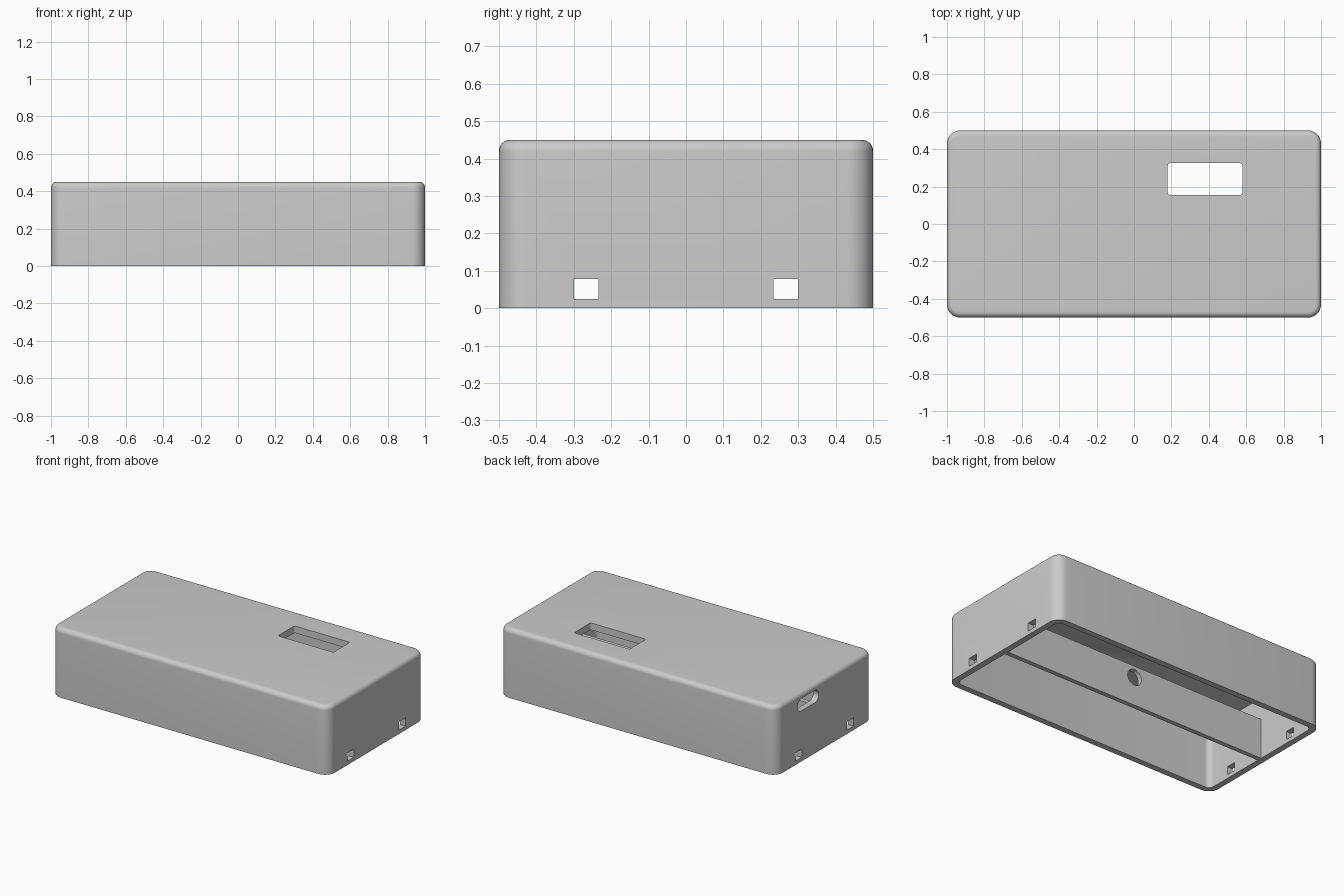
import bpy
import bmesh
import math
from mathutils import Vector

default = bpy.data.objects.get("Cube")
if default:
    bpy.data.objects.remove(default, do_unlink=True)

# Single plain plastic colour
plastic = bpy.data.materials.new("grey plastic")
plastic.use_nodes = True
colour = (0.6, 0.6, 0.6, 1)
plastic.diffuse_color = colour
plastic.node_tree.nodes["Principled BSDF"].inputs["Base Color"].default_value = colour


def rounded_box(name, low, high, axis=2, radius=0, top_radius=0, segments=8):
    """Box between two corners; edges along one axis, then the top rim, are rounded."""
    low, high = Vector(low), Vector(high)
    size, middle = high - low, (low + high) / 2
    bm = bmesh.new()
    bmesh.ops.create_cube(bm, size=1)
    for v in bm.verts:
        v.co = Vector(a * b for a, b in zip(v.co, size)) + middle
    if radius:
        edges = [e for e in bm.edges
                 if abs((e.verts[0].co - e.verts[1].co)[axis]) > size[axis] * 0.9]
        bmesh.ops.bevel(bm, geom=edges, offset=radius, segments=segments,
                        profile=0.5, affect='EDGES')
    if top_radius:
        rim = [e for e in bm.edges if all(v.co.z > high.z - 1e-5 for v in e.verts)]
        bmesh.ops.bevel(bm, geom=rim, offset=top_radius, segments=segments,
                        profile=0.5, affect='EDGES')
    bmesh.ops.recalc_face_normals(bm, faces=bm.faces)
    return add_object(name, bm)


def add_object(name, bm):
    mesh = bpy.data.meshes.new(name)
    bm.to_mesh(mesh)
    bm.free()
    mesh.materials.append(plastic)
    obj = bpy.data.objects.new(name, mesh)
    bpy.context.collection.objects.link(obj)
    return obj


def activate(obj):
    bpy.ops.object.select_all(action='DESELECT')
    obj.select_set(True)
    bpy.context.view_layer.objects.active = obj


def cut(target, cutter):
    cutter.hide_render = True
    activate(target)
    mod = target.modifiers.new("cut", 'BOOLEAN')
    mod.operation = 'DIFFERENCE'
    mod.solver = 'EXACT'
    mod.object = cutter
    bpy.ops.object.modifier_apply(modifier=mod.name)
    bpy.data.objects.remove(cutter, do_unlink=True)


# Outer shell, hollow and open underneath
wall = 0.04
shell = rounded_box("case_shell", (-1, -0.5, 0), (1, 0.5, 0.45),
                    radius=0.07, top_radius=0.03)
cut(shell, rounded_box("cavity", (-1 + wall, -0.5 + wall, -0.1),
                       (1 - wall, 0.5 - wall, 0.405), radius=0.035))

# Display window in the lid
cut(shell, rounded_box("window_cutter", (0.18, 0.155, 0.35), (0.58, 0.325, 0.5),
                       radius=0.012, segments=4))

# Oblong cable port in the -x end
cut(shell, rounded_box("port_cutter", (-1.1, 0.06, 0.33), (-0.9, 0.28, 0.41),
                       axis=0, radius=0.0399))

# Square latch holes in both ends
for end in (-1, 1):
    for side in (-1, 1):
        x, y = end, side * 0.267
        cut(shell, rounded_box("latch_cutter", (x - 0.1, y - 0.033, 0.025),
                               (x + 0.1, y + 0.033, 0.078)))

# Low partition along the middle, with a round wire hole
partition = rounded_box("partition", (-0.965, -0.025, 0), (0.965, 0.005, 0.262))
bm = bmesh.new()
bmesh.ops.create_cone(bm, cap_ends=True, segments=32, radius1=0.052, radius2=0.052, depth=0.3)
drill = add_object("wire_hole_cutter", bm)
drill.data.transform(drill.matrix_world.Rotation(math.radians(90), 4, 'X'))
drill.location = (0, 0, 0.187)
bpy.context.view_layer.update()
cut(partition, drill)

for obj in (shell, partition):
    activate(obj)
    bpy.ops.object.shade_smooth_by_angle(angle=math.radians(30))
